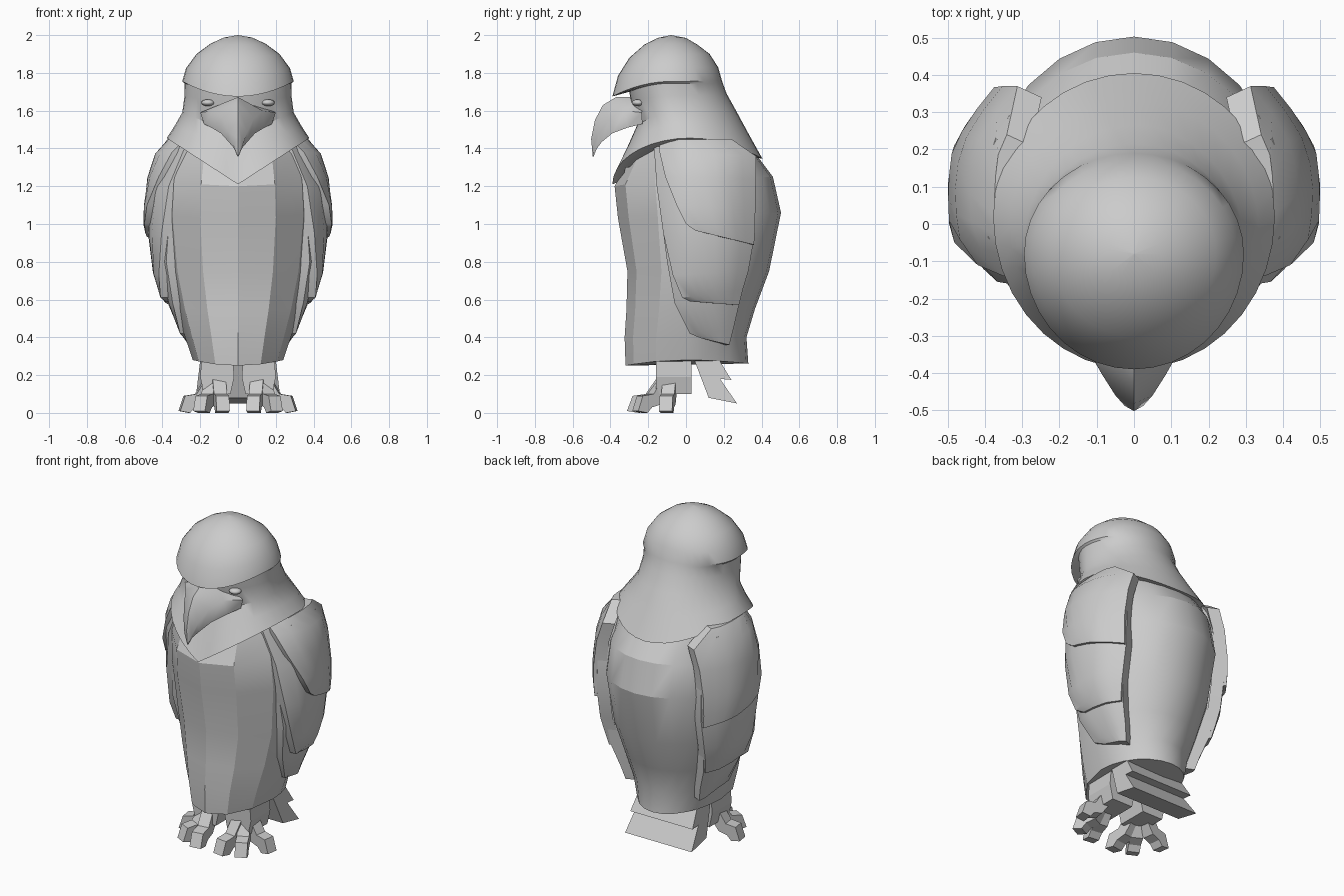
import bpy, bmesh, math
from mathutils import Vector

if "Cube" in bpy.data.objects:
    bpy.data.objects.remove(bpy.data.objects["Cube"])


def loft(name, rings, smooth=None, mirror=False):
    """Skin a list of closed rings, cap both ends."""
    bm = bmesh.new()
    vs = [[bm.verts.new(p) for p in r] for r in rings]
    n = len(vs[0])
    for a, b in zip(vs, vs[1:]):
        for i in range(n):
            j = (i + 1) % n
            bm.faces.new((a[i], a[j], b[j], b[i]))
    bm.faces.new(vs[0])
    bm.faces.new(vs[-1])
    bmesh.ops.remove_doubles(bm, verts=bm.verts, dist=0.0005)
    bmesh.ops.recalc_face_normals(bm, faces=bm.faces)
    me = bpy.data.meshes.new(name)
    bm.to_mesh(me)
    bm.free()
    ob = bpy.data.objects.new(name, me)
    bpy.context.collection.objects.link(ob)
    if mirror:
        ob.modifiers.new("mirror", 'MIRROR').use_mirror_merge = False
    if smooth:
        bpy.ops.object.select_all(action='DESELECT')
        ob.select_set(True)
        bpy.context.view_layer.objects.active = ob
        bpy.ops.object.shade_smooth_by_angle(angle=math.radians(smooth))
    return ob


def ring(angles, front, side, back, vee=False):
    """Oval ring through a front (y,z), side (x,y,z) and back (y,z) point."""
    out = []
    xs, ys, zs = side
    for d in angles:
        c, s = math.cos(math.radians(d)), math.sin(math.radians(d))
        ye, ze = back if s > 0 else front
        w = 1 - abs(c) if vee and s < 0 else s * s
        out.append((xs * c, ys + (ye - ys) * abs(s), zs + (ze - zs) * w))
    return out


# body: rounded back, broad flat breast panels in front
body_angles = list(range(0, 180, 15)) + list(range(180, 360, 30))
body = [
    ((-.32, .25), (.24, 0, .28), (.33, .26)),
    ((-.325, .40), (.28, .01, .40), (.32, .40)),
    ((-.315, .55), (.325, .03, .55), (.365, .55)),
    ((-.31, .75), (.37, .05, .75), (.44, .75)),
    ((-.36, 1.03), (.40, .06, 1.05), (.503, 1.06)),
    ((-.378, 1.20), (.39, .05, 1.24), (.46, 1.25)),
    ((-.29, 1.36), (.355, .03, 1.42), (.34, 1.41)),
]
loft("body", [ring(body_angles, *r) for r in body], 22)

# head: dome, overhanging brow, recessed face and flared collar
head = [
    ((-.081, 2.0), (.001, -.08, 2.0), (-.079, 2.0)),
    ((-.15, 1.985), (.075, -.08, 1.987), (0, 1.985)),
    ((-.22, 1.95), (.145, -.08, 1.955), (.06, 1.95)),
    ((-.30, 1.88), (.22, -.08, 1.90), (.125, 1.90)),
    ((-.36, 1.785), (.275, -.08, 1.825), (.17, 1.83)),
    ((-.39, 1.675), (.295, -.08, 1.755), (.19, 1.76)),
    ((-.30, 1.70), (.284, -.08, 1.745), (.195, 1.745)),
    ((-.29, 1.64), (.283, -.08, 1.68), (.215, 1.69)),
    ((-.26, 1.52), (.295, -.06, 1.59), (.265, 1.60)),
]
collar = [
    ((-.32, 1.37), (.335, -.01, 1.52), (.33, 1.48)),
    ((-.39, 1.21), (.378, .02, 1.455), (.405, 1.345)),
    ((-.34, 1.23), (.33, .02, 1.43), (.34, 1.36)),
]
head_angles = range(0, 360, 10)
loft("head", [ring(head_angles, *r) for r in head]
     + [ring(head_angles, *r, vee=True) for r in collar], 32)

# beak: ridge, side and lower edge per section, ending in a hooked tip
beak = [
    ((-.22, 1.67), (.20, -.235, 1.59), (.18, -.23, 1.53)),
    ((-.37, 1.672), (.13, -.325, 1.60), (.14, -.31, 1.51)),
    ((-.44, 1.63), (.085, -.405, 1.56), (.09, -.39, 1.48)),
    ((-.482, 1.55), (.05, -.46, 1.49), (.05, -.445, 1.435)),
    ((-.502, 1.45), (.025, -.488, 1.42), (.02, -.472, 1.40)),
    ((-.494, 1.357), (.002, -.492, 1.357), (.002, -.49, 1.355)),
]
loft("beak", [[(0, *r), s, l, (0, l[1], l[2] + .01),
               (-l[0], l[1], l[2]), (-s[0], s[1], s[2])]
              for r, s, l in beak], 40)

# eyes
for sx, label in ((1, "right"), (-1, "left")):
    bpy.ops.mesh.primitive_uv_sphere_add(
        segments=16, ring_count=8, location=(sx * .16, -.255, 1.642),
        rotation=(0, 0, sx * .5))
    eye = bpy.context.object
    eye.name = label + "_eye"
    eye.scale = (.035, .03, .018)
    bpy.ops.object.shade_smooth_by_angle()

# wings: three overlapping feather layers, curved in plan
PLAN = [(-.18, .13), (-.10, .05), (-.03, .005), (.1, 0), (.2, .012),
        (.28, .055), (.38, .135)]


def drop(y):
    for (a, da), (b, db) in zip(PLAN, PLAN[1:]):
        if y <= b:
            return da + (db - da) * (y - a) / (b - a)
    return PLAN[-1][1]


def feather_layer(name, rows, thick=.065, cols=8):
    rings = []
    for yf, zf, yr, zr, x in rows:
        outer = []
        for i in range(cols):
            t = i / (cols - 1)
            y = yf + (yr - yf) * t
            outer.append(Vector((x - drop(y), y, zf + (zr - zf) * t)))
        inner = [p - Vector((thick, .03 * i / (cols - 1), 0))
                 for i, p in enumerate(outer)]
        rings.append(outer + inner[::-1])
    loft(name, rings, 35, mirror=True)


# each row: front y, front z, rear y, rear z, outermost x
feather_layer("upper_wing_feathers", [
    (-.14, 1.445, .24, 1.45, .375), (-.14, 1.38, .37, 1.36, .44),
    (-.11, 1.25, .37, 1.24, .48), (-.05, 1.10, .367, 1.08, .50),
    (0, 1.0, .365, .97, .50), (.05, .965, .36, .89, .492)])
feather_layer("middle_wing_feathers", [
    (-.17, 1.41, .30, 1.40, .40), (-.155, 1.2, .36, 1.2, .472),
    (-.12, .95, .36, .92, .475), (-.07, .73, .33, .75, .45),
    (-.02, .61, .30, .65, .415), (.02, .59, .28, .57, .385)])
feather_layer("lower_wing_feathers", [
    (-.14, 1.1, .34, 1.0, .45), (-.10, .80, .32, .80, .43),
    (-.06, .58, .28, .57, .37), (.02, .42, .25, .44, .31),
    (.08, .395, .23, .36, .28)])

# legs
loft("leg", [[(x0, -.16, z), (x1, -.16, z), (x1, .03, z), (x0, .03, z)]
             for x0, x1, z in ((.04, .18, .10), (.02, .20, .19), (.03, .19, .32))],
     mirror=True)

# toes: bent claw profile (distance, height), fanned around each foot
TOE = [(-.03, .22), (.06, .20), (.13, .10), (.2, .09), (.23, .01),
       (.17, 0), (.14, .03), (.08, .045), (.02, .12), (-.03, .12)]
for name, deg, size in (("inner_toe", -98, 1.0), ("middle_toe", -63, .92),
                        ("outer_toe", -8, .88)):
    d = Vector((math.cos(math.radians(deg)), math.sin(math.radians(deg)), 0))
    side = Vector((-d.y, d.x, 0))
    base = Vector((.11, -.08, 0))
    loft(name, [[base + d * r * size + side * k + Vector((0, 0, z)) for r, z in TOE]
                for k in (-.035, .035)], mirror=True)

# tail: two stacked slabs seen as a stepped profile
TAIL = [(.04, .29), (.12, .08), (.27, .05), (.18, .18), (.24, .175), (.17, .29)]
loft("tail", [[(s * (.20 + (.28 - z) * .12), y, z) for y, z in TAIL]
              for s in (-1, 1)])
